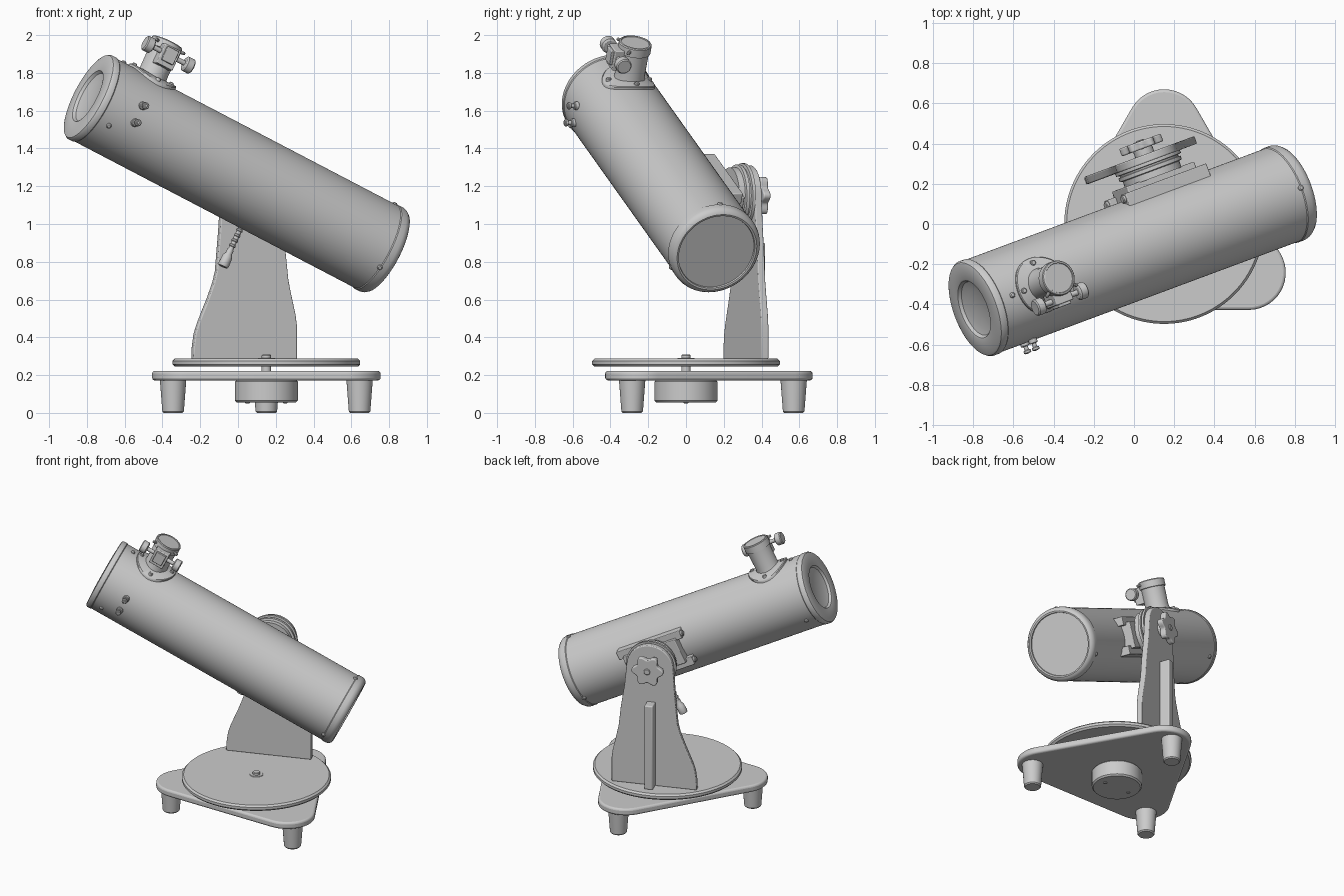
import bpy, bmesh
from math import sin, cos, pi, radians, sqrt
from mathutils import Matrix, Vector

if "Cube" in bpy.data.objects:
    bpy.data.objects.remove(bpy.data.objects["Cube"])

V = Vector
Z = V((0, 0, 1))
u = V((0.842, 0.313, -0.440)).normalized()      # tube axis, mouth to mirror
e = V((u.x, u.y, 0)).normalized()               # same heading, level
s = Z.cross(e)                                  # level, toward the arm
w = u.cross(s)                                  # tube "up"
TUBE = V((0, -0.129, 1.262))
BASE = V((0.15, 0, 0))


def frame(o, x, y, z):
    m = Matrix((x, y, z)).transposed().to_4x4()
    m.translation = o
    return m


def tp(a, b, c):
    """point in tube coordinates"""
    return TUBE + a * u + b * s + c * w


def bp(a, b, c):
    """point in base coordinates"""
    return BASE + a * e + b * s + c * Z


def along(o, d):
    """frame whose z axis runs along d"""
    m = d.to_track_quat('Z', 'Y').to_matrix().to_4x4()
    m.translation = o
    return m


def finish(name, bm, m, bevel=0):
    bmesh.ops.recalc_face_normals(bm, faces=bm.faces)
    bm.transform(m)
    me = bpy.data.meshes.new(name)
    bm.to_mesh(me)
    bm.free()
    ob = bpy.data.objects.new(name, me)
    bpy.context.collection.objects.link(ob)
    if bevel:
        mod = ob.modifiers.new("bevel", 'BEVEL')
        mod.width, mod.segments, mod.limit_method = bevel, 3, 'ANGLE'
        mod.angle_limit = radians(40)
    return ob


def lathe(name, prof, m, n=32, warp=None):
    """revolve (radius, height) points about z"""
    bm = bmesh.new()
    rings = []
    for r, h in prof:
        if r == 0:
            rings.append([bm.verts.new((0, 0, h))] * n)
        else:
            rings.append([bm.verts.new((r * cos(2 * pi * i / n), r * sin(2 * pi * i / n), h))
                          for i in range(n)])
    for a, b in zip(rings, rings[1:]):
        for i in range(n):
            j = (i + 1) % n
            bm.faces.new(list(dict.fromkeys((a[i], a[j], b[j], b[i]))))
    if warp:
        for v in bm.verts:
            v.co.z += warp(v.co)
    return finish(name, bm, m)


def rod(name, r, h0, h1, m, n=24, c=0.004):
    return lathe(name, [(0, h0), (r - c, h0), (r, h0 + c), (r, h1 - c), (r - c, h1), (0, h1)], m, n)


def prism(name, pts, h0, h1, m, bevel=0):
    bm = bmesh.new()
    f = bm.faces.new([bm.verts.new((x, y, h0)) for x, y in pts])
    g = bmesh.ops.extrude_face_region(bm, geom=[f])
    bmesh.ops.translate(bm, vec=(0, 0, h1 - h0),
                        verts=[v for v in g["geom"] if isinstance(v, bmesh.types.BMVert)])
    return finish(name, bm, m, bevel)


def box(name, x, y, z, m, bevel=0.005):
    return prism(name, [(x[0], y[0]), (x[1], y[0]), (x[1], y[1]), (x[0], y[1])], z[0], z[1], m, bevel)


def arc(cx, cy, r, a0, a1, n):
    return [(cx + r * cos(radians(a0 + (a1 - a0) * i / n)),
             cy + r * sin(radians(a0 + (a1 - a0) * i / n))) for i in range(n + 1)]


# three-cornered ground board, feet and hub
flat = frame(BASE, V((1, 0, 0)), V((0, 1, 0)), Z)
tri = []
for a in (-30, 90, 210):
    t = radians(a)
    tri += arc(0.485 * cos(t), 0.485 * sin(t), 0.185, a - 60, a + 60, 14)
    lathe("foot", [(0, 0), (0.05, 0), (0.057, 0.008), (0.07, 0.177), (0, 0.177)],
          frame(BASE + V((0.57 * cos(t), 0.57 * sin(t), 0)), V((1, 0, 0)), V((0, 1, 0)), Z))
prism("ground_board", tri, 0.172, 0.222, flat, 0.014)
rod("pivot_hub", 0.167, 0.055, 0.175, flat, 48, 0.01)
for k in (-1, 1):
    rod("hub_screw", 0.013, 0.05, 0.06, flat @ Matrix.Translation((0.1 * k, 0, 0)), 12)

# turntable and centre bolt
rod("turntable", 0.497, 0.245, 0.287, flat, 96, 0.012)
rod("centre_bolt", 0.025, 0.2, 0.308, flat, 16)
rod("bolt_washer", 0.045, 0.285, 0.291, flat, 24, 0.002)

# upright arm with rounded head, and its rear rib
PE, PZ = 0.03, 1.15
left = [(-0.14, 0.98), (-0.16, 0.75), (-0.175, 0.69), (-0.205, 0.61), (-0.26, 0.48),
        (-0.28, 0.42), (-0.29, 0.35), (-0.293, 0.285)]
right = [(0.293, 0.285), (0.293, 0.46), (0.285, 0.52), (0.262, 0.62), (0.245, 0.7),
         (0.23, 0.84), (0.205, 1.0)]
prism("arm", arc(PE, PZ, 0.16, 5, 175, 24) + left + right, -0.358, -0.318,
      frame(BASE, e, Z, -s), 0.006)
box("arm_rib", (-0.01, 0.05), (0.35, 0.43), (0.285, 0.9), frame(BASE, e, s, Z), 0.008)

# altitude bearing and star knob
piv = frame(bp(PE, 0, PZ), -e, Z, s)
lathe("bearing", [(0, 0.235), (0.15, 0.235), (0.15, 0.268), (0.165, 0.272), (0.165, 0.29),
                  (0.155, 0.293), (0.155, 0.3), (0.172, 0.303), (0.172, 0.32), (0, 0.32)], piv, 48)
rod("knob_hub", 0.05, 0.35, 0.395, piv)
star = [((0.096 + 0.014 * cos(6 * a)) * cos(a), (0.096 + 0.014 * cos(6 * a)) * sin(a))
        for a in (2 * pi * i / 72 for i in range(72))]
prism("star_knob", star, 0.388, 0.428, piv, 0.007)
rod("knob_cap", 0.022, 0.425, 0.434, piv, 16)

# saddle clamp between tube and bearing
clamp = frame(bp(PE, 0, PZ), u, s, w)
box("clamp_plate", (-0.2, 0.2), (0.165, 0.24), (-0.09, 0.09), clamp)
for k in (-1, 1):
    box("clamp_jaw", (-0.24, 0.24), (0.13, 0.21), (0.1 * k - 0.03, 0.1 * k + 0.03), clamp)
    rod("clamp_screw", 0.02, -0.255, -0.23,
        frame(bp(PE, 0.185, PZ) + 0.1 * k * w, s, w, u), 12)

# hanging clamp lever
lev = along(V((-0.08, 0.14, 0.775)), w)
rod("lever_rod", 0.014, 0.03, 0.36, lev, 12)
lathe("lever_grip", [(0, 0), (0.026, 0), (0.03, 0.01), (0.027, 0.06), (0.018, 0.075),
                     (0.018, 0.1), (0, 0.1)], lev, 16)
for i in range(4):
    rod("lever_ring", 0.018, 0.115 + 0.03 * i, 0.13 + 0.03 * i, lev, 12)

# optical tube: dished front cap, rolled rims, recessed rear plate
lathe("tube", [(0, -0.915), (0.10, -0.918), (0.14, -0.93), (0.15, -0.945), (0.158, -0.948),
               (0.232, -0.944), (0.243, -0.94), (0.25, -0.93), (0.25, -0.905), (0.246, -0.9),
               (0.246, 0.865), (0.25, 0.87), (0.25, 0.9), (0.246, 0.915), (0.235, 0.93),
               (0.222, 0.936), (0.212, 0.934), (0.21, 0.924), (0, 0.924)],
      frame(TUBE, s, w, u), 96)
for t in (-0.84, 0.864):
    for a in (0, 120, 240):
        d = cos(radians(a)) * w + sin(radians(a)) * s
        lathe("rim_screw", [(0, 0.24), (0.014, 0.24), (0.014, 0.251), (0.009, 0.257), (0, 0.259)],
              along(TUBE + t * u, d), 12)

# finder bolts on the near side
for k in (-1, 1):
    m = along(tp(-0.725, 0, 0.05 * k), -s)
    rod("finder_nut", 0.022, 0.235, 0.262, m, 12)
    rod("finder_bolt", 0.011, 0.23, 0.3, m, 12)
    rod("finder_bolt_head", 0.019, 0.28, 0.298, m, 12)

# focuser: curved flange, barrel, rack block, knobs
FT = -0.665
foc = frame(tp(FT, 0, 0), u, s, w)
lathe("focuser_flange", [(0, -0.02), (0.07, -0.02), (0.14, -0.02), (0.142, 0.01), (0.138, 0.015)]
      + [(0.1, 0.015), (0.06, 0.015), (0, 0.015)], foc, 48,
      lambda p: sqrt(0.247 ** 2 - p.y ** 2))
for a in range(4):
    x, y = 0.115 * cos(a * pi / 2), 0.115 * sin(a * pi / 2)
    h = sqrt(0.247 ** 2 - y * y)
    rod("flange_screw", 0.014, h, h + 0.026, foc @ Matrix.Translation((x, y, 0)), 12)
lathe("focuser_barrel", [(0, 0.23), (0.085, 0.23), (0.078, 0.275), (0.08, 0.40), (0.088, 0.402),
                         (0.088, 0.448), (0.084, 0.453), (0.076, 0.455), (0.074, 0.45),
                         (0, 0.45)], foc, 48)
box("rack_block", (-0.05, 0.05), (-0.125, -0.05), (0.31, 0.425), foc)
box("rack_cover", (-0.035, 0.035), (-0.14, -0.12), (0.335, 0.415), foc, 0.004)
axle = frame(tp(FT, -0.1, 0.38), s, w, u)
rod("focus_axle", 0.014, -0.13, 0.13, axle, 12)
for k in (-1, 1):
    lathe("focus_knob", [(0, k * 0.1), (0.032, k * 0.1), (0.042, k * 0.107), (0.042, k * 0.142),
                         (0.036, k * 0.148), (0, k * 0.148)], axle, 24)
    d = (0.8 * k * u - 0.6 * s).normalized()
    rod("eyepiece_screw", 0.009, 0.08, 0.115, along(tp(FT, 0, 0.43), d), 10)

bpy.ops.object.select_all(action='SELECT')
bpy.context.view_layer.objects.active = bpy.context.collection.objects[0]
bpy.ops.object.shade_smooth_by_angle(angle=radians(35))
